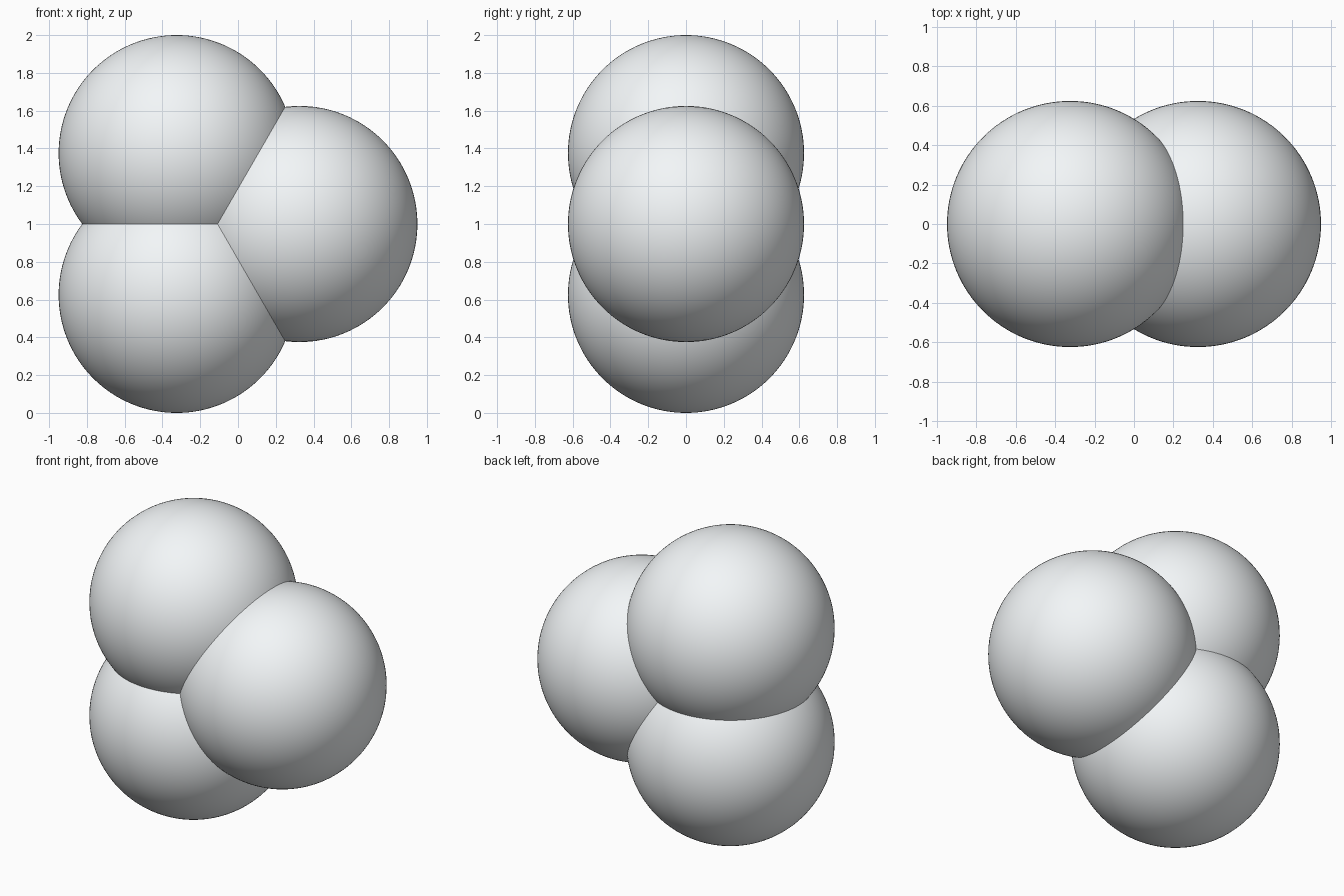
import bpy

if "Cube" in bpy.data.objects:
    bpy.data.objects.remove(bpy.data.objects["Cube"])

R = 0.625      # sphere radius
S = 0.75       # spacing between centres (equilateral triangle)
H = S * 3 ** 0.5 / 2

# pale, slightly bluish white
pale = bpy.data.materials.new("pale_white")
pale.diffuse_color = (0.9, 0.93, 0.945, 1)
pale.use_nodes = True
pale.node_tree.nodes["Principled BSDF"].inputs["Base Color"].default_value = pale.diffuse_color


def ball(name, x, z):
    bpy.ops.mesh.primitive_uv_sphere_add(segments=128, ring_count=64, radius=R, location=(x, 0, z))
    obj = bpy.context.object
    obj.name = name
    obj.data.materials.append(pale)
    bpy.ops.object.shade_smooth()
    return obj


# three overlapping spheres in the front plane
ball("lower_left_sphere", -H / 2, R)
ball("upper_left_sphere", -H / 2, R + S)
ball("right_sphere", H / 2, R + S / 2)
